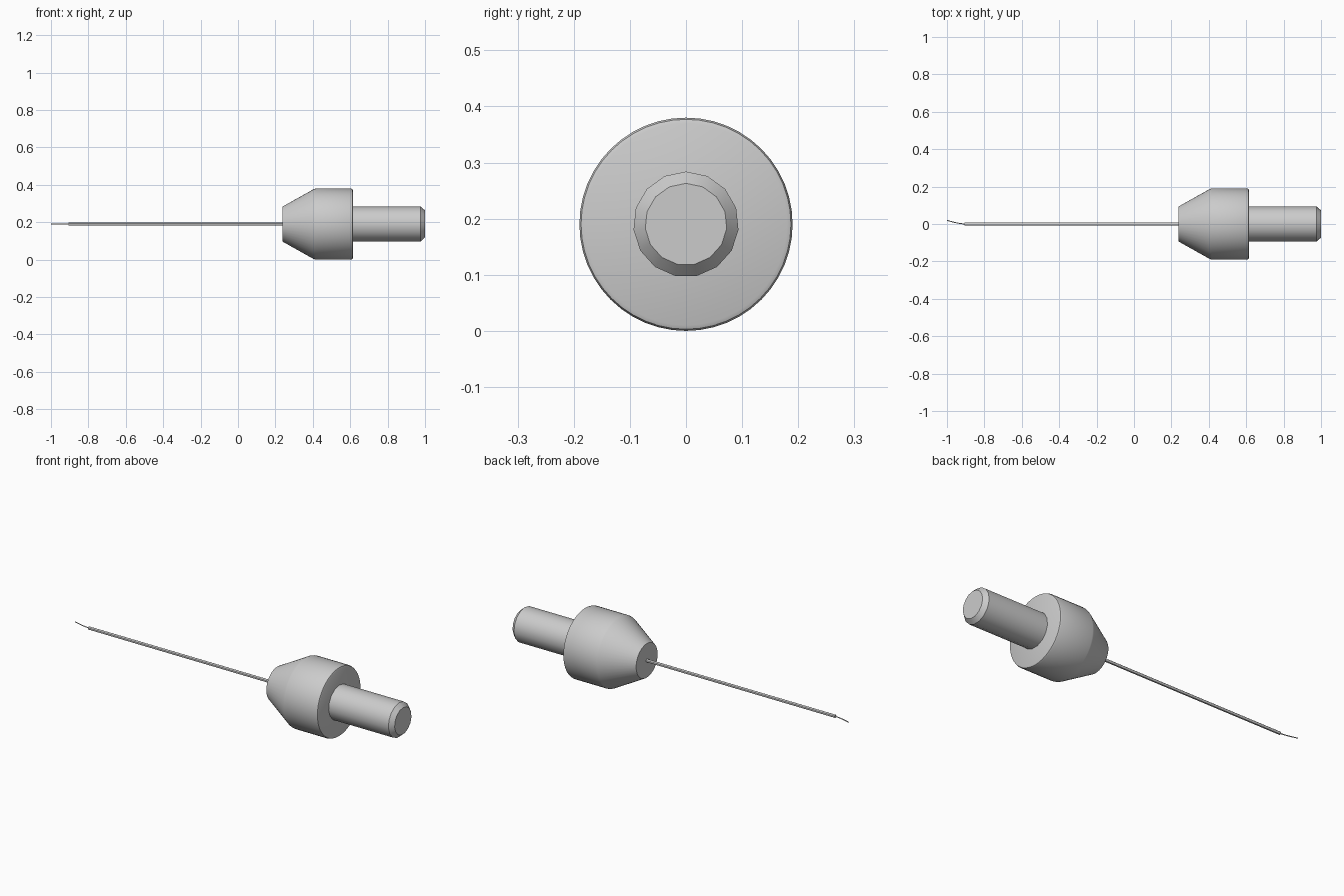
import bpy
import math

if "Cube" in bpy.data.objects:
    bpy.data.objects.remove(bpy.data.objects["Cube"], do_unlink=True)

AXIS_Z = 0.19

grey = bpy.data.materials.new("plain_grey")
grey.use_nodes = True
grey.diffuse_color = (0.6, 0.6, 0.6, 1)
grey.node_tree.nodes["Principled BSDF"].inputs["Base Color"].default_value = (0.6, 0.6, 0.6, 1)


def sweep(name, rings, sides):
    """Skin capped rings (x, y offset, radius) along the x axis."""
    verts, faces = [], []
    for x, y, r in rings:
        for i in range(sides):
            a = math.tau * i / sides
            verts.append((x, y + r * math.sin(a), AXIS_Z + r * math.cos(a)))
    for k in range(len(rings) - 1):
        for i in range(sides):
            j = (i + 1) % sides
            a, b = k * sides, (k + 1) * sides
            faces.append((a + i, a + j, b + j, b + i))
    last = (len(rings) - 1) * sides
    faces.append(tuple(reversed(range(sides))))
    faces.append(tuple(range(last, last + sides)))
    mesh = bpy.data.meshes.new(name)
    mesh.from_pydata(verts, [], faces)
    mesh.materials.append(grey)
    obj = bpy.data.objects.new(name, mesh)
    bpy.context.collection.objects.link(obj)
    # Consistent outward normals, then smooth sides with sharp rims
    bpy.ops.object.select_all(action='DESELECT')
    obj.select_set(True)
    bpy.context.view_layer.objects.active = obj
    bpy.ops.object.mode_set(mode='EDIT')
    bpy.ops.mesh.select_all(action='SELECT')
    bpy.ops.mesh.normals_make_consistent(inside=False)
    bpy.ops.object.mode_set(mode='OBJECT')
    bpy.ops.object.shade_smooth_by_angle(angle=math.radians(30))
    return obj


# Tapered body with a softened shoulder
sweep("body", [(0.237, 0, 0.093), (0.405, 0, 0.187), (0.415, 0, 0.19),
               (0.605, 0, 0.19), (0.612, 0, 0.187), (0.615, 0, 0.18)], 48)

# Chamfered pin
sweep("pin", [(0.6, 0, 0.094), (0.977, 0, 0.094), (1.0, 0, 0.073)], 15)

# Insulated wire
sweep("wire_sleeve", [(-0.905, 0, 0.008), (0.25, 0, 0.008)], 12)

# Bare strand, bending gently backwards at the tip
steps = 8
strand = []
for s in range(steps + 1):
    t = s / steps
    strand.append((-0.9 - 0.1 * t, 0.02 * t ** 1.6, 0.0025))
sweep("bare_strand", strand, 8)
